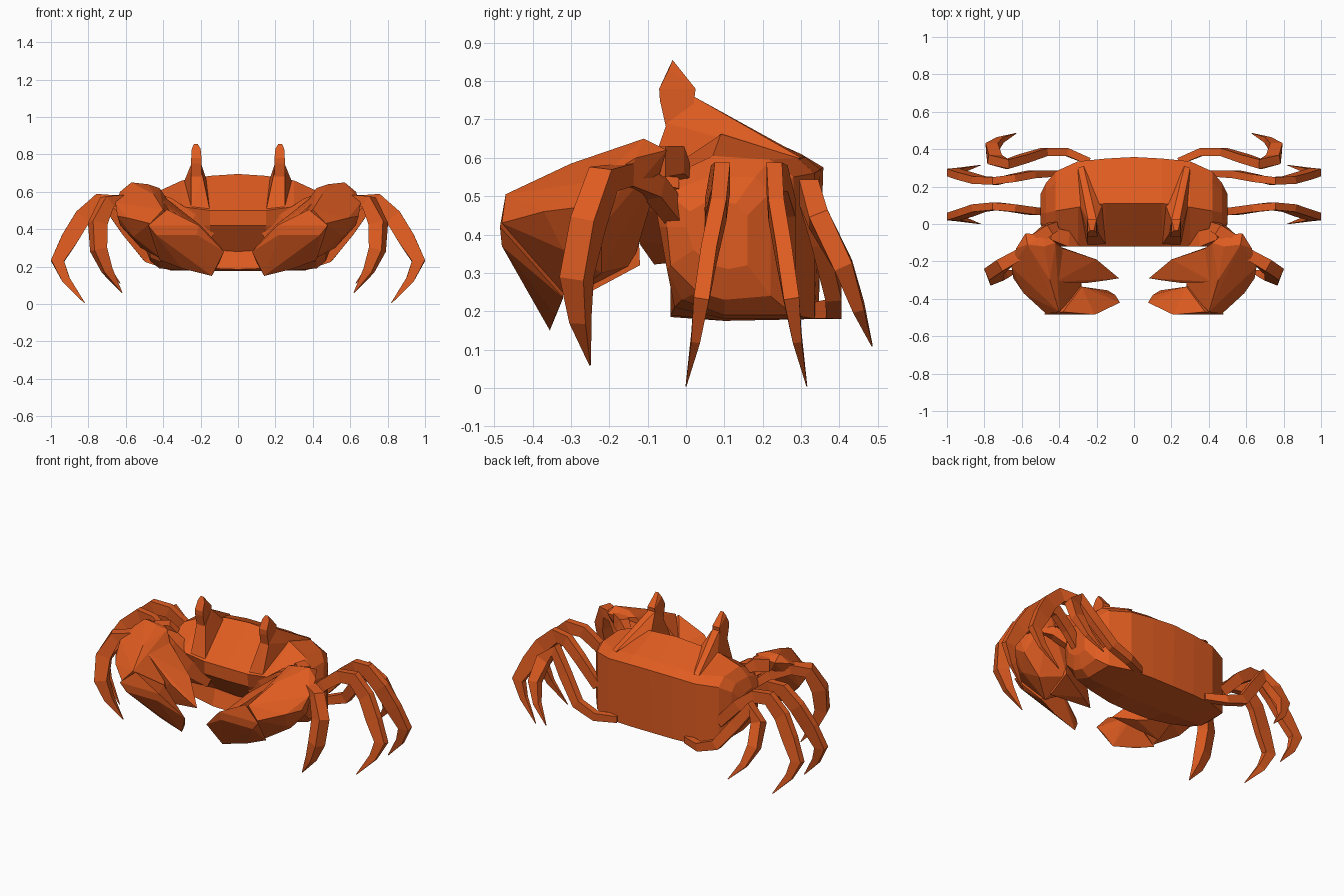
import bpy, bmesh, math
from mathutils import Vector

shell = bpy.data.materials.new("shell_orange")
shell.diffuse_color = (0.74, 0.107, 0.015, 1)


def finish(name, bm):
    """Turn a right-side bmesh into a flat-shaded object mirrored across x."""
    bmesh.ops.recalc_face_normals(bm, faces=bm.faces)
    me = bpy.data.meshes.new(name)
    bm.to_mesh(me)
    bm.free()
    me.materials.append(shell)
    ob = bpy.data.objects.new(name, me)
    bpy.context.collection.objects.link(ob)
    mod = ob.modifiers.new("mirror", 'MIRROR')
    mod.use_clip = True
    return ob


def loft(name, rings, cap_start=True):
    bm = bmesh.new()
    vs = [[bm.verts.new(p) for p in r] for r in rings]
    n = len(vs[0])
    for a, b in zip(vs, vs[1:]):
        for i in range(n):
            j = (i + 1) % n
            bm.faces.new((a[i], a[j], b[j], b[i]))
    if cap_start:
        bm.faces.new(vs[0])
    bm.faces.new(vs[-1])
    return finish(name, bm)


def hull(name, pts):
    bm = bmesh.new()
    for p in pts:
        bm.verts.new(p)
    res = bmesh.ops.convex_hull(bm, input=bm.verts)
    loose = {g for g in res["geom_interior"] + res["geom_unused"]
             if isinstance(g, bmesh.types.BMVert)}
    bmesh.ops.delete(bm, geom=list(loose), context='VERTS')
    return finish(name, bm)


def limb(name, path, side=(0, 1, 0)):
    """Boxy tube. Path items: x, y, z, half thickness, half width along side."""
    pts = [Vector(p[:3]) for p in path]
    rings = []
    for i, p in enumerate(path):
        t = (pts[min(i + 1, len(pts) - 1)] - pts[max(i - 1, 0)]).normalized()
        s = Vector(side)
        s = (s - t * s.dot(t)).normalized()
        u = t.cross(s)
        rings.append([pts[i] + u * p[3] * a + s * p[4] * b
                      for a, b in ((1, .75), (-1, .75), (-1, -.75), (1, -.75))])
    return loft(name, rings)


# Carapace: y/z sections stepped outwards from the centre line
sections = [
    (0.00, [(.345, .18), (.10, .175), (-.04, .185), (-.01, .28), (-.12, .42), (-.12, .50), (.11, .695), (.30, .61), (.358, .575)]),
    (0.15, [(.345, .18), (.10, .175), (-.04, .19), (-.01, .29), (-.115, .42), (-.12, .50), (.11, .685), (.30, .61), (.35, .57)]),
    (0.30, [(.335, .18), (.10, .18), (-.03, .21), (-.04, .30), (-.07, .42), (-.12, .52), (.09, .66), (.29, .60), (.335, .56)]),
    (0.42, [(.28, .19), (.10, .19), (-.01, .23), (-.05, .31), (-.07, .42), (-.09, .53), (.07, .605), (.22, .595), (.28, .55)]),
    (0.47, [(.22, .24), (.10, .23), (.03, .25), (-.04, .32), (-.05, .42), (-.05, .51), (.06, .55), (.18, .55), (.22, .51)]),
    (0.50, [(.16, .32), (.11, .31), (.07, .32), (.02, .36), (.00, .42), (.01, .46), (.06, .49), (.13, .48), (.16, .45)]),
]
loft("carapace", [[(x, y, z) for y, z in prof] for x, prof in sections], False)

# Eye ridges running to the back, and the eye stalks
hull("eye_ridge", [(.15, -.11, .50), (.25, -.11, .52), (.19, -.05, .69), (.25, -.05, .69),
                   (.20, .02, .76), (.245, .02, .76), (.17, .10, .67), (.29, .10, .65),
                   (.27, .31, .60), (.30, .30, .60)])
hull("eye", [(.215, -.035, .855), (.235, -.035, .855), (.20, -.045, .83), (.247, -.045, .83),
             (.195, -.07, .78), (.25, -.07, .78), (.20, .025, .78), (.25, .025, .78),
             (.195, -.068, .75), (.25, -.068, .75), (.195, -.05, .67), (.25, -.05, .67),
             (.20, .02, .74), (.25, .02, .74)])

# Claw arm across the face, wrist, palm and the two fingers
limb("claw_arm", [(.14, -.05, .37, .05, .045), (.26, -.08, .43, .06, .055),
                  (.38, -.08, .51, .06, .055), (.46, -.05, .56, .04, .045)])
limb("wrist", [(.42, -.01, .56, .025, .03), (.46, -.03, .59, .038, .04),
               (.52, -.08, .59, .04, .045)])
hull("claw_palm", [(.47, -.06, .62), (.58, -.05, .62), (.42, -.10, .62), (.48, -.12, .64),
                   (.57, -.11, .65), (.63, -.13, .60), (.655, -.23, .54), (.645, -.29, .47),
                   (.63, -.22, .42), (.59, -.37, .46), (.47, -.48, .43), (.40, -.47, .505),
                   (.45, -.30, .585), (.38, -.13, .56), (.38, -.14, .32), (.40, -.31, .235),
                   (.52, -.22, .30), (.56, -.32, .36), (.28, -.34, .38), (.28, -.28, .30)])
hull("front_finger", [(.075, -.42, .28), (.21, -.485, .42), (.38, -.47, .505), (.48, -.485, .42),
                      (.14, -.355, .15), (.30, -.34, .19), (.42, -.32, .235), (.28, -.335, .40),
                      (.21, -.35, .33), (.10, -.38, .22), (.22, -.48, .37), (.44, -.48, .37)])
hull("back_finger", [(.08, -.29, .29), (.20, -.19, .42), (.38, -.13, .56), (.25, -.315, .41),
                     (.20, -.21, .28), (.40, -.12, .32), (.40, -.26, .245), (.42, -.31, .56),
                     (.14, -.30, .33)])

# Front walking leg, tucked behind the claw
limb("front_leg", [(.42, .00, .42, .03, .03), (.52, -.08, .52, .03, .035),
                   (.61, -.16, .555, .03, .04), (.70, -.215, .545, .035, .045),
                   (.75, -.255, .43, .043, .045), (.745, -.285, .29, .037, .045),
                   (.70, -.275, .18, .025, .03), (.62, -.25, .06, .002, .002)],
     side=(.4, 1, 0))

# Two middle walking legs share one arch; only their y line differs
arch = [(.42, .33, .03), (.55, .47, .033), (.65, .545, .037), (.74, .55, .042),
        (.83, .465, .045), (.90, .35, .045), (.965, .23, .035), (.92, .13, .022),
        (.82, .005, .002)]
middle_lines = {
    "second_leg": [.06, .07, .085, .095, .085, .06, .04, .025, .00],
    "third_leg": [.27, .265, .245, .23, .235, .255, .275, .29, .315],
}
for name, ys in middle_lines.items():
    limb(name, [(x, y, z, h, .027 if h > .03 else h * .7)
                for (x, z, h), y in zip(arch, ys)])

# Hind leg, rising from the lower back edge and curling behind
limb("hind_leg", [(.24, .335, .20, .02, .025), (.36, .385, .205, .025, .028),
                  (.48, .385, .25, .03, .028), (.59, .35, .39, .033, .03),
                  (.68, .32, .51, .035, .033), (.745, .345, .44, .038, .035),
                  (.76, .41, .32, .033, .033), (.715, .45, .21, .02, .02),
                  (.63, .485, .11, .002, .002)])
